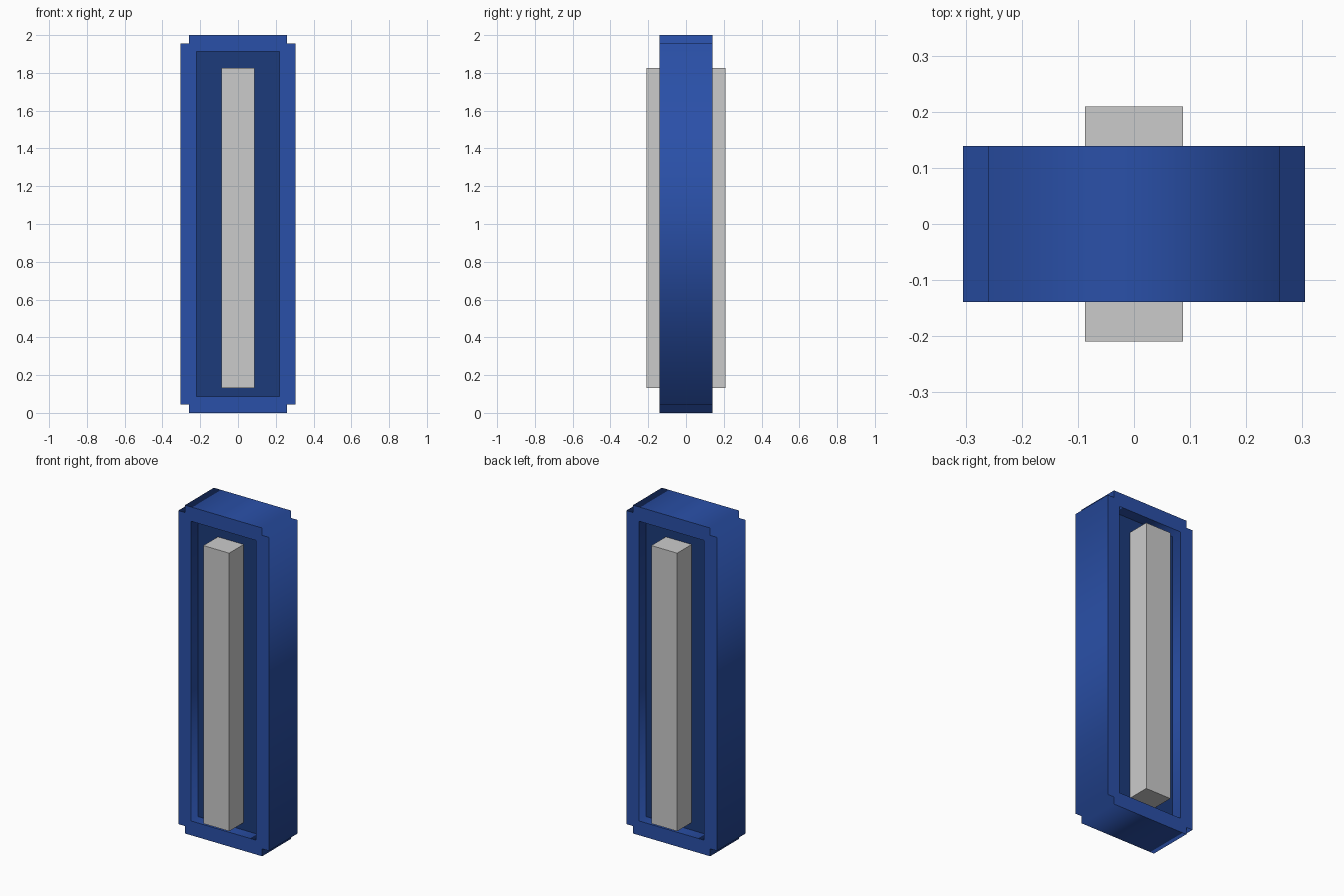
import bpy

if "Cube" in bpy.data.objects:
    bpy.data.objects.remove(bpy.data.objects["Cube"])


def material(name, rgb):
    m = bpy.data.materials.new(name)
    m.diffuse_color = (*rgb, 1)
    m.use_nodes = True
    m.node_tree.nodes["Principled BSDF"].inputs["Base Color"].default_value = m.diffuse_color
    return m


def box(name, x, y0, y1, z0, z1, mat=None):
    """Box spanning -x..x, y0..y1, z0..z1."""
    bpy.ops.mesh.primitive_cube_add(size=1, location=(0, (y0 + y1) / 2, (z0 + z1) / 2))
    ob = bpy.context.object
    ob.name = ob.data.name = name
    ob.scale = (2 * x, y1 - y0, z1 - z0)
    bpy.ops.object.transform_apply(location=False, rotation=False)
    if mat:
        ob.data.materials.append(mat)
    return ob


def extruded_outline(name, loops, half_depth, mat):
    """Fill x/z loops (inner loops are holes) and extrude along y."""
    curve = bpy.data.curves.new(name, 'CURVE')
    curve.dimensions = '2D'
    curve.fill_mode = 'BOTH'
    curve.extrude = half_depth
    for pts in loops:
        s = curve.splines.new('POLY')
        s.points.add(len(pts) - 1)
        for p, (x, z) in zip(s.points, pts):
            p.co = (x, z, 0, 1)
        s.use_cyclic_u = True
    ob = bpy.data.objects.new(name, curve)
    bpy.context.collection.objects.link(ob)
    ob.rotation_euler.x = 1.5707963
    bpy.ops.object.select_all(action='DESELECT')
    ob.select_set(True)
    bpy.context.view_layer.objects.active = ob
    bpy.ops.object.convert(target='MESH')
    ob = bpy.context.object
    bpy.ops.object.transform_apply(location=False, rotation=True)
    ob.data.materials.append(mat)
    return ob


blue = material("blue", (0.023, 0.08, 0.392))
dark_blue = material("dark_blue", (0.012, 0.044, 0.198))

# Outer frame: rectangle with notched corners and a rectangular opening
quarter = [(0.305, 0.955), (0.26, 0.955), (0.26, 1.0)]
outer = (quarter + [(-x, z) for x, z in reversed(quarter)]
         + [(-x, -z) for x, z in quarter] + [(x, -z) for x, z in reversed(quarter)])
inner = [(0.22, 0.913), (-0.22, 0.913), (-0.22, -0.913), (0.22, -0.913)]
shift = lambda pts: [(x, z + 1) for x, z in pts]
extruded_outline("frame", [shift(outer), shift(inner)], 0.139, blue)

# Recessed panel closing the opening
box("recessed_panel", 0.22, -0.07, 0.07, 0.087, 1.913, dark_blue)

# Light bars standing out from both faces of the panel
box("front_bar", 0.087, -0.209, -0.07, 0.133, 1.827)
box("back_bar", 0.087, 0.07, 0.209, 0.133, 1.827)
